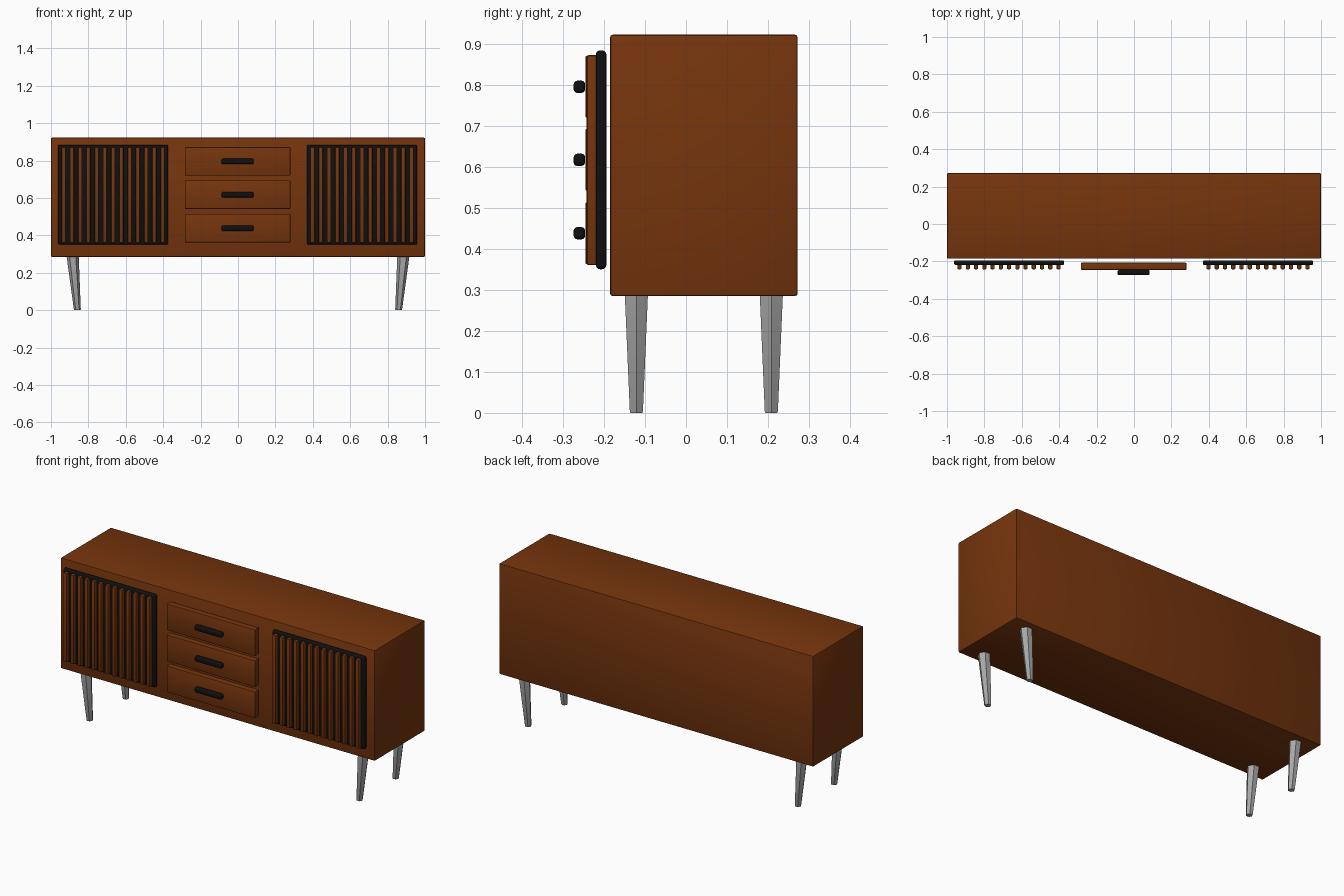
import bpy, bmesh, math
from mathutils import Matrix

cube = bpy.data.objects.get("Cube")
if cube:
    bpy.data.objects.remove(cube, do_unlink=True)


def material(name, rgb, rough=0.6):
    m = bpy.data.materials.new(name)
    m.use_nodes = True
    m.diffuse_color = (*rgb, 1)
    bsdf = m.node_tree.nodes["Principled BSDF"]
    bsdf.inputs["Base Color"].default_value = (*rgb, 1)
    bsdf.inputs["Roughness"].default_value = rough
    return m


WOOD = material("walnut wood", (0.18, 0.035, 0.004))
BLACK = material("matte black", (0.005, 0.005, 0.005))
GREY = material("grey metal", (0.40, 0.40, 0.40))


def finish(bm, name, mat):
    mesh = bpy.data.meshes.new(name)
    bm.to_mesh(mesh)
    bm.free()
    mesh.materials.append(mat)
    obj = bpy.data.objects.new(name, mesh)
    bpy.context.collection.objects.link(obj)
    bpy.ops.object.select_all(action="DESELECT")
    obj.select_set(True)
    bpy.context.view_layer.objects.active = obj
    bpy.ops.object.shade_smooth_by_angle(angle=math.radians(35))
    return obj


def box(name, mat, x, y, z, bevel, segments=2):
    """Rounded box spanning the (min, max) ranges x, y and z."""
    bm = bmesh.new()
    spans = (x, y, z)
    mid = Matrix.Translation([(a + b) / 2 for a, b in spans])
    size = Matrix.Diagonal([b - a for a, b in spans] + [1])
    bmesh.ops.create_cube(bm, size=1, matrix=mid @ size)
    bmesh.ops.bevel(bm, geom=bm.edges[:], offset=bevel, segments=segments,
                    profile=0.5, affect="EDGES")
    return finish(bm, name, mat)


def leg(name, top, foot):
    """Tapered six-sided leg leaning from the foot out to the top."""
    bm = bmesh.new()
    rings = []
    for (cx, cy, cz), r in ((foot, 0.0165), ((foot[0], foot[1], 0.004), 0.0185),
                            (top, 0.0325)):
        angles = [math.tau * i / 6 for i in range(6)]
        rings.append([bm.verts.new((cx + r * math.cos(a), cy + r * math.sin(a), cz))
                      for a in angles])
    for low, high in zip(rings, rings[1:]):
        for i in range(6):
            j = (i + 1) % 6
            bm.faces.new((low[i], low[j], high[j], high[i]))
    bm.faces.new(rings[0][::-1])
    bm.faces.new(rings[-1])
    return finish(bm, name, GREY)


# Cabinet body
box("cabinet_body", WOOD, (-1, 1), (-0.185, 0.272), (0.285, 0.922), 0.006)

# Slatted doors: black backing panel with upright wooden slats
SLATS = 13
for side, cx in (("right", -0.668), ("left", 0.663)):
    box(f"{side}_door_panel", BLACK, (cx - 0.295, cx + 0.295),
        (-0.22, -0.194), (0.35, 0.884), 0.011, 3)
    for i in range(SLATS):
        sx = cx + (i - (SLATS - 1) / 2) * 0.0441
        box(f"{side}_door_slat_{i + 1}", WOOD, (sx - 0.011, sx + 0.011),
            (-0.242, -0.212), (0.36, 0.872), 0.005)

# Drawer fronts with bar handles
for i, z in enumerate((0.438, 0.617, 0.795)):
    box(f"drawer_front_{i + 1}", WOOD, (-0.284, 0.28), (-0.245, -0.207),
        (z - 0.076, z + 0.076), 0.004)
    box(f"drawer_handle_{i + 1}", BLACK, (-0.088, 0.084), (-0.274, -0.246),
        (z - 0.015, z + 0.015), 0.009, 3)

# Splayed legs
for side, s in (("left", 1), ("right", -1)):
    for end, y in (("front", -0.121), ("rear", 0.208)):
        leg(f"{end}_{side}_leg", (s * 0.884, y, 0.288), (s * 0.859, y, 0))
